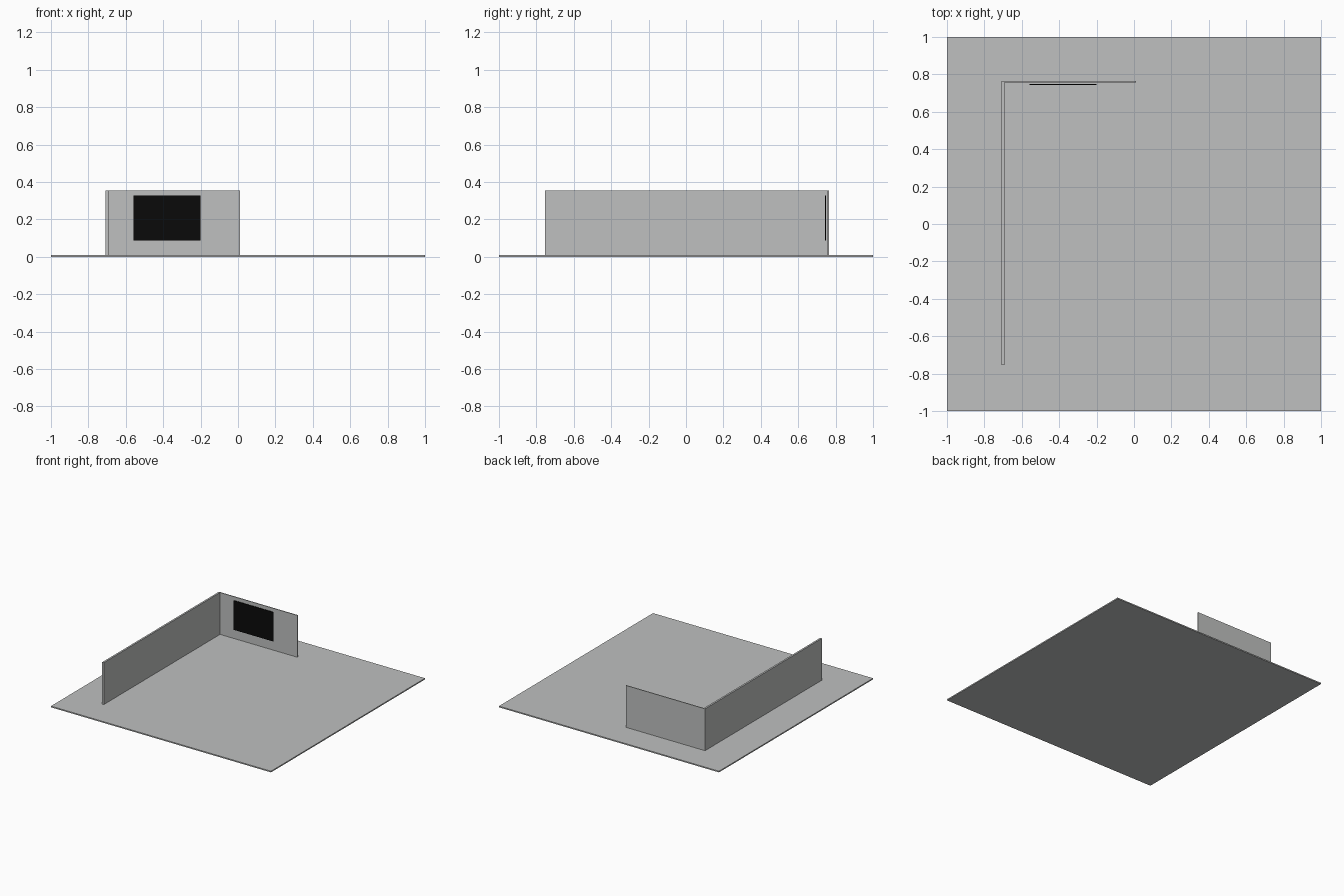
import bpy

if "Cube" in bpy.data.objects:
    bpy.data.objects.remove(bpy.data.objects["Cube"])


def material(name, rgb):
    m = bpy.data.materials.new(name)
    m.diffuse_color = (*rgb, 1.0)
    m.use_nodes = True
    m.node_tree.nodes["Principled BSDF"].inputs["Base Color"].default_value = m.diffuse_color
    return m


def box(name, lo, hi, mat):
    bpy.ops.mesh.primitive_cube_add(size=1)
    ob = bpy.context.object
    ob.name = name
    ob.location = [(a + b) / 2 for a, b in zip(lo, hi)]
    ob.scale = [b - a for a, b in zip(lo, hi)]
    bpy.ops.object.transform_apply(location=True, rotation=False, scale=True)
    ob.data.materials.append(mat)
    return ob


grey = material("light grey", (0.52, 0.53, 0.525))
black = material("black", (0.003, 0.003, 0.003))

# Square floor slab
box("floor", (-1, -1, 0), (1, 1, 0.01), grey)
# Long wall on the left, short wall along the back
box("left_wall", (-0.708, -0.753, 0.01), (-0.693, 0.757, 0.354), grey)
box("back_wall", (-0.708, 0.757, 0.01), (0.011, 0.764, 0.354), grey)
# Thin dark panel just in front of the back wall
box("wall_panel", (-0.56, 0.744, 0.088), (-0.20, 0.748, 0.329), black)
